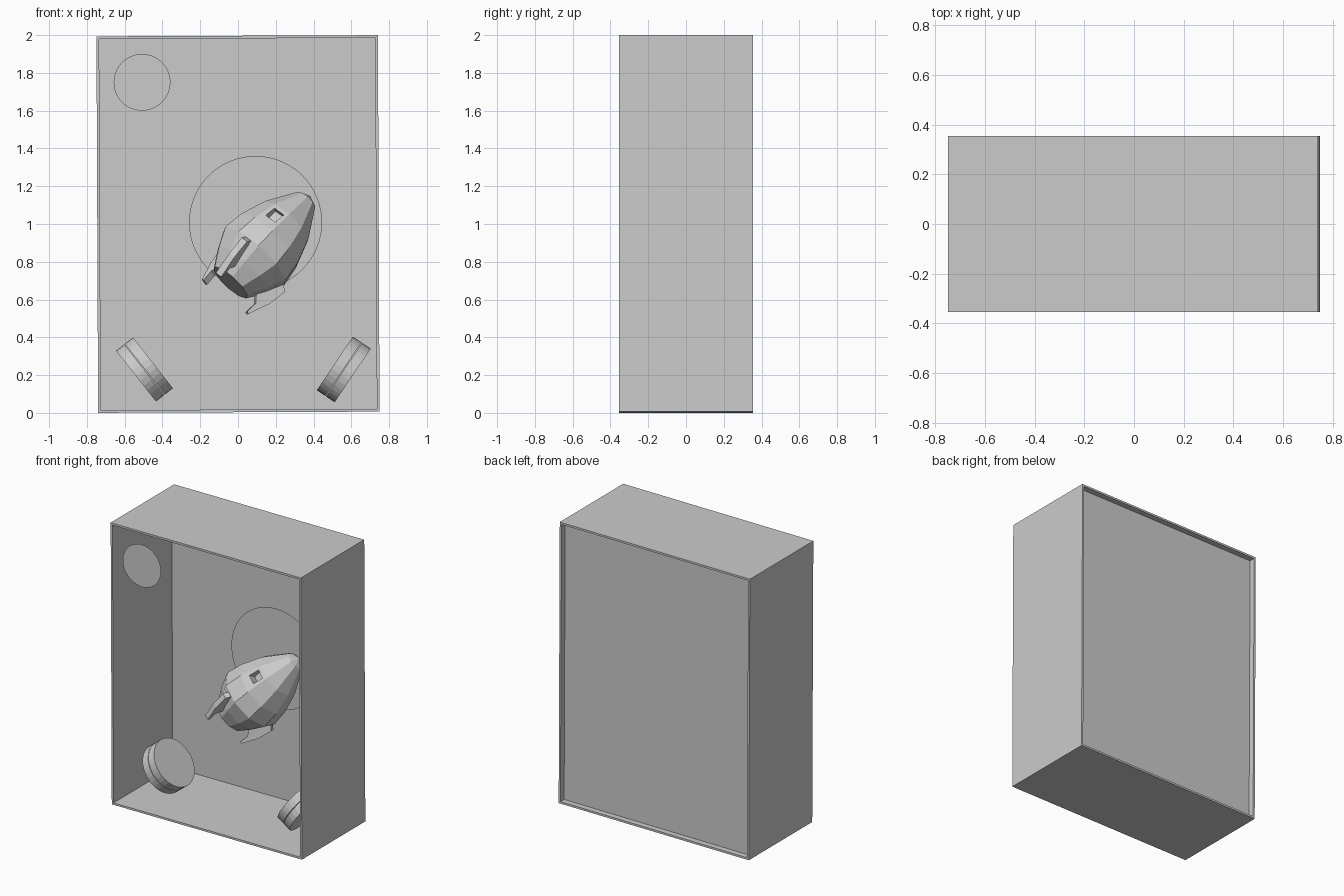
import bpy, bmesh
from math import sin, cos, pi, radians
from mathutils import Matrix, Vector

if "Cube" in bpy.data.objects:
    bpy.data.objects.remove(bpy.data.objects["Cube"])


def make(name, verts, faces, matrix=Matrix()):
    me = bpy.data.meshes.new(name)
    me.from_pydata(verts, [], faces)
    bm = bmesh.new()
    bm.from_mesh(me)
    bmesh.ops.recalc_face_normals(bm, faces=bm.faces)
    bm.to_mesh(me)
    bm.free()
    ob = bpy.data.objects.new(name, me)
    bpy.context.collection.objects.link(ob)
    ob.matrix_world = matrix
    return ob


def prism(name, outline, axis, lo, hi, matrix=Matrix()):
    """Extrude a 2D outline along one axis (1 = y, 2 = z)."""
    n = len(outline)
    put = (lambda p, h: (p[0], h, p[1])) if axis == 1 else (lambda p, h: (p[0], p[1], h))
    verts = [put(p, h) for h in (lo, hi) for p in outline]
    faces = [(i, (i + 1) % n, n + (i + 1) % n, n + i) for i in range(n)]
    faces += [tuple(range(n)), tuple(range(n, 2 * n))]
    return make(name, verts, faces, matrix)


def circle(r, n, start=0.0):
    return [(r * cos(start + 2 * pi * i / n), r * sin(start + 2 * pi * i / n)) for i in range(n)]


def disc(name, x, y, z, r):
    pts = [(x + px, y, z + pz) for px, pz in circle(r, 64)]
    return make(name, pts, [tuple(range(64))])


# Shadow box: open frame, very slightly turned in its own plane
turn = Matrix.Translation((0, 0, 1)) @ Matrix.Rotation(radians(-0.25), 4, 'Y')
corners = [(-1, -1), (1, -1), (1, 1), (-1, 1)]
W, H, T, D = 0.745, 0.9965, 0.014, 0.355
verts = [(sx * (W - t), y, sz * (H - t)) for y in (-D, D) for t in (0, T) for sx, sz in corners]
faces = []
for i in range(4):
    j = (i + 1) % 4
    faces += [(i, j, 4 + j, 4 + i), (8 + i, 8 + j, 12 + j, 12 + i),
              (i, j, 8 + j, 8 + i), (4 + i, 4 + j, 12 + j, 12 + i)]
make("box_frame", verts, faces, turn)

# Recessed back board
prism("back_board", [(sx * (W - T), sz * (H - T)) for sx, sz in corners], 1, 0.308, 0.314, turn)

# Flat discs: small one at the front, large one by the back board
disc("small_moon_disc", -0.508, -0.35, 1.75, 0.15)
disc("large_planet_disc", 0.093, 0.296, 1.008, 0.352)

# Lamp drums in the lower corners, each of two stacked cylinders
for side, x, ax in (("left", -0.495, (0.787, 0, 0.617)), ("right", 0.56, (-0.83, 0, 0.558))):
    rot = Vector(ax).to_track_quat('Z', 'Y').to_matrix().to_4x4()
    m = Matrix.Translation((x, -0.07, 0.23)) @ rot
    prism(side + "_lamp_housing", circle(0.171, 32), 2, -0.057, -0.002, m)
    prism(side + "_lamp_lens", circle(0.171, 32), 2, 0.002, 0.057, m)

# Rocket frame: local z is the flight axis, local y faces the viewer
tilt = radians(15)
u = Vector((0.677, 0, 0.736)).normalized()
n = Vector((-u.z, 0, u.x))
back = Vector((0, 1, 0))
axis = u * cos(tilt) + back * sin(tilt)
front = -back * cos(tilt) + u * sin(tilt)
rocket = Matrix.Translation((-0.04, -0.03, 0.69)) @ Matrix((n, front, axis)).transposed().to_4x4()
fin_angle = radians(66)

# Low-poly hull
S = 10
profile = [(0, 0.12), (0.095, 0.178), (0.195, 0.225), (0.31, 0.208), (0.45, 0.16), (0.615, 0.063)]
verts = [(px, py, z) for z, r in profile for px, py in circle(r, S, fin_angle + pi / S)]
verts.append((0, 0, 0.645))
faces = [tuple(range(S))]
for k in range(len(profile) - 1):
    for i in range(S):
        j = (i + 1) % S
        faces.append((k * S + i, k * S + j, (k + 1) * S + j, (k + 1) * S + i))
top = (len(profile) - 1) * S
faces += [(top + i, top + (i + 1) % S, len(verts) - 1) for i in range(S)]
hull = make("rocket_hull", verts, faces, rocket)

# Square window recess cut into the hull
spin = Matrix.Rotation(fin_angle, 4, 'Z')
q = 0.033
cutter = prism("window_cutter", [(0.125, -q), (0.3, -q), (0.3, q), (0.125, q)], 2,
               0.395 - q, 0.395 + q, rocket @ spin)
cutter.hide_render = True
cutter.hide_viewport = True
cut = hull.modifiers.new("window", 'BOOLEAN')
cut.operation = 'DIFFERENCE'
cut.object = cutter
cut.solver = 'EXACT'

# Three swept fins
fin = [(0.14, 0.05), (0.19, 0.17), (0.215, 0.19), (0.245, 0.165), (0.228, 0.06),
       (0.182, -0.058), (0.168, -0.055), (0.172, 0.01)]
for k in range(3):
    spin = Matrix.Rotation(fin_angle + k * 2 * pi / 3, 4, 'Z')
    prism("rocket_fin_%d" % (k + 1), fin, 1, -0.019, 0.019, rocket @ spin)
